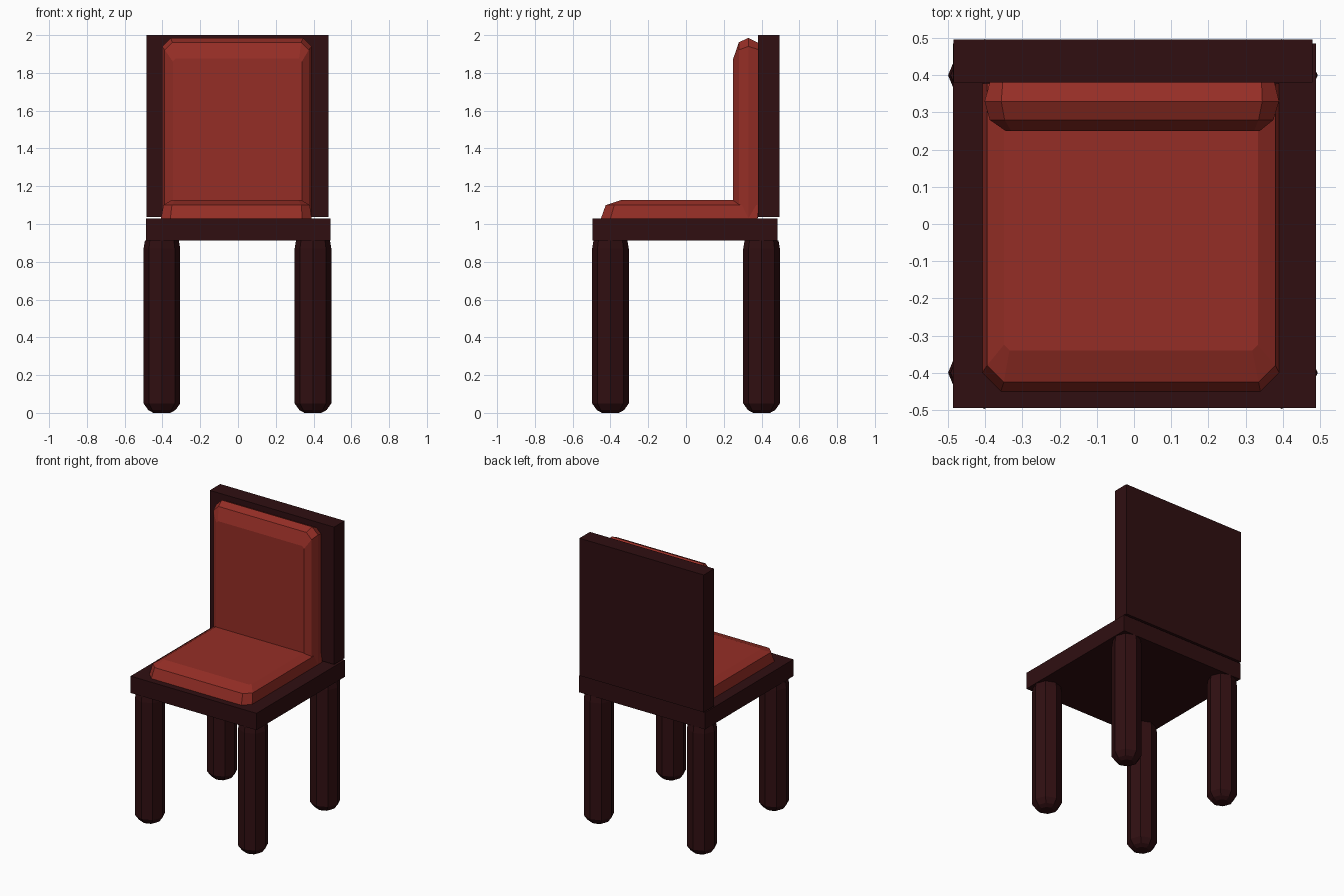
import bpy, bmesh, math
from mathutils import Vector

if "Cube" in bpy.data.objects:
    bpy.data.objects.remove(bpy.data.objects["Cube"])


def material(name, rgb):
    m = bpy.data.materials.new(name)
    m.diffuse_color = (*rgb, 1)
    m.use_nodes = True
    m.node_tree.nodes["Principled BSDF"].inputs["Base Color"].default_value = m.diffuse_color
    return m


WOOD = material("dark wood", (0.029, 0.0045, 0.0055))
FABRIC = material("red fabric", (0.30, 0.027, 0.019))


def loft(name, rings, mat):
    """Skin a closed solid through rings of equal point count."""
    bm = bmesh.new()
    loops = [[bm.verts.new(p) for p in r] for r in rings]
    n = len(rings[0])
    for a, b in zip(loops, loops[1:]):
        for i in range(n):
            j = (i + 1) % n
            bm.faces.new((a[i], a[j], b[j], b[i]))
    bm.faces.new(loops[0])
    bm.faces.new(loops[-1])
    bmesh.ops.recalc_face_normals(bm, faces=bm.faces)
    me = bpy.data.meshes.new(name)
    bm.to_mesh(me)
    bm.free()
    me.materials.append(mat)
    ob = bpy.data.objects.new(name, me)
    bpy.context.collection.objects.link(ob)
    return ob


def board(name, x0, x1, y0, y1, z0, z1):
    rings = [[(x0, y0, z), (x1, y0, z), (x1, y1, z), (x0, y1, z)] for z in (z0, z1)]
    return loft(name, rings, WOOD)


def pad_ring(x0, x1, v0, v1, c):
    """Rectangle outline with its two far corners chamfered."""
    return [(x0, v0), (x1, v0), (x1, v1 - c), (x1 - c, v1), (x0 + c, v1), (x0, v1 - c)]


# Wooden seat and backrest boards
board("seat_board", -0.487, 0.49, -0.495, 0.485, 0.912, 1.03)
board("back_board", -0.485, 0.48, 0.38, 0.496, 1.036, 2.0)

# Eight-sided legs with rounded feet
LEG = [(0.0, 0.045), (0.015, 0.072), (0.05, 0.097), (0.87, 0.097), (0.912, 0.09)]
for sx, side in ((-1, "left"), (1, "right")):
    for sy, end in ((-1, "front"), (1, "back")):
        cx, cy = 0.4 * sx - 0.003, 0.4 * sy
        rings = [[(cx + r * math.cos(k * math.pi / 4), cy + r * math.sin(k * math.pi / 4), z)
                  for k in range(8)] for z, r in LEG]
        loft(f"{end}_{side}_leg", rings, WOOD)

# Seat cushion: layers of (height, left, right, front distance, corner chamfer)
SEAT = [(1.03, -0.408, 0.39, 0.45, 0.05), (1.10, -0.395, 0.38, 0.425, 0.045),
        (1.128, -0.35, 0.333, 0.34, 0.015)]
loft("seat_cushion",
     [[(x, -v, z) for x, v in pad_ring(x0, x1, -0.378, f, c)] for z, x0, x1, f, c in SEAT],
     FABRIC)

# Back cushion: layers of (depth, left, right, top, corner chamfer)
BACK = [(0.38, -0.388, 0.378, 1.96, 0.035), (0.33, -0.402, 0.39, 1.985, 0.045),
        (0.28, -0.388, 0.375, 1.962, 0.04), (0.25, -0.345, 0.338, 1.875, 0.015)]
loft("back_cushion",
     [[(x, y, v) for x, v in pad_ring(x0, x1, 1.032, t, c)] for y, x0, x1, t, c in BACK],
     FABRIC)
